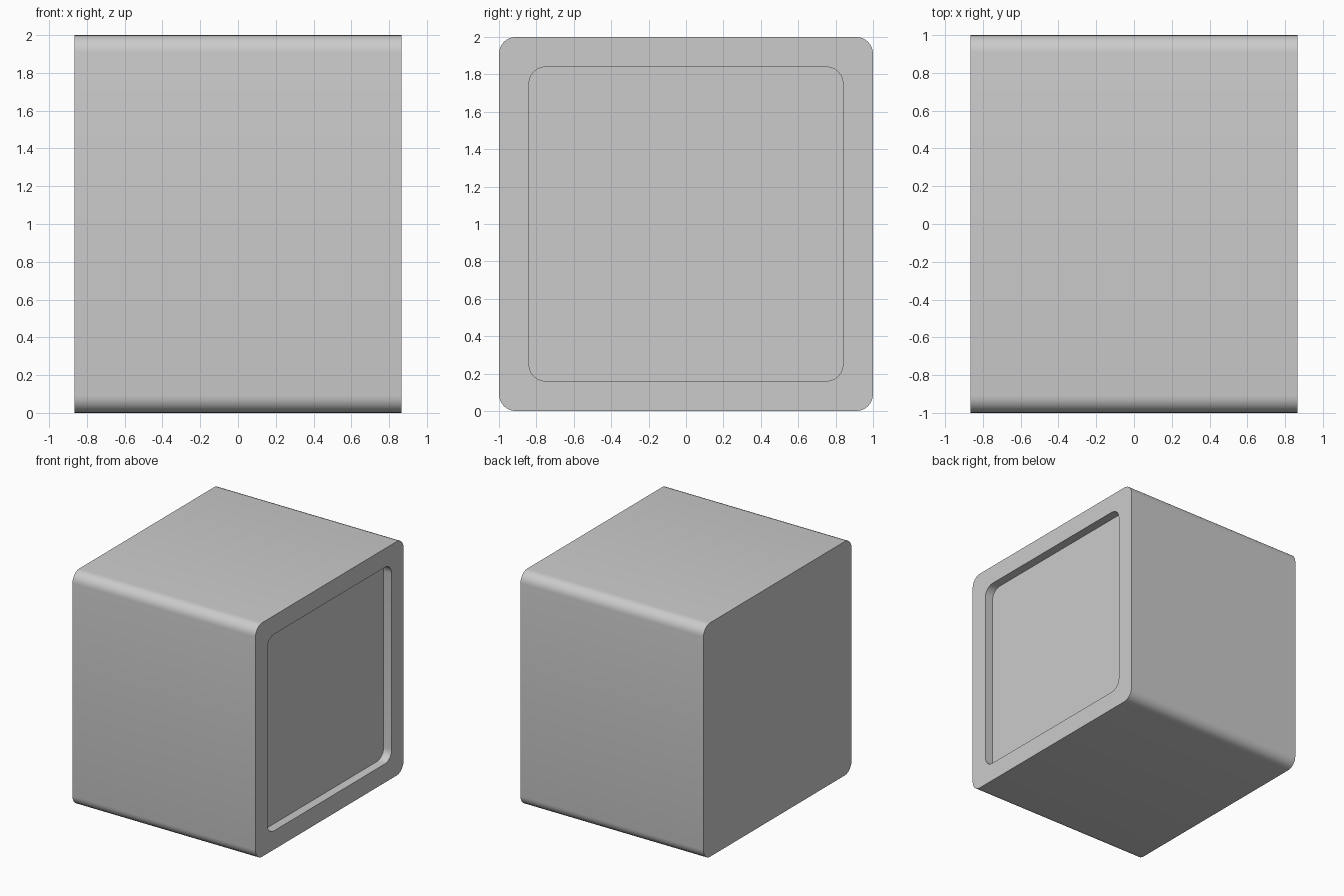
import bpy, bmesh, math

if "Cube" in bpy.data.objects:
    bpy.data.objects.remove(bpy.data.objects["Cube"])

HALF_X = 0.865
DEPTH = 0.075
SEGMENTS = 6


def rounded_ring(bm, x, half, radius):
    """Rounded square of vertices in the YZ plane, centred on z = 1."""
    ring = []
    c = half - radius
    for corner, (sy, sz) in enumerate([(1, 1), (-1, 1), (-1, -1), (1, -1)]):
        for i in range(SEGMENTS + 1):
            a = math.pi / 2 * (corner + i / SEGMENTS)
            ring.append(bm.verts.new((x, sy * c + radius * math.cos(a),
                                      1 + sz * c + radius * math.sin(a))))
    return ring


bm = bmesh.new()
# back outline, front outline, recess rim, recess floor
rings = [rounded_ring(bm, -HALF_X, 1.0, 0.09),
         rounded_ring(bm, HALF_X, 1.0, 0.09),
         rounded_ring(bm, HALF_X, 0.84, 0.09),
         rounded_ring(bm, HALF_X - DEPTH, 0.84, 0.09)]
for a, b in zip(rings, rings[1:]):
    n = len(a)
    for i in range(n):
        j = (i + 1) % n
        bm.faces.new((a[i], a[j], b[j], b[i]))
# closed back and recess floor
bm.faces.new(rings[0])
bm.faces.new(rings[-1])
bmesh.ops.recalc_face_normals(bm, faces=bm.faces[:])

mesh = bpy.data.meshes.new("recessed_block")
bm.to_mesh(mesh)
bm.free()
block = bpy.data.objects.new("recessed_block", mesh)
bpy.context.collection.objects.link(block)

# smooth corners, crisp rims
bpy.context.view_layer.objects.active = block
block.select_set(True)
bpy.ops.object.shade_smooth_by_angle(angle=math.radians(30))
